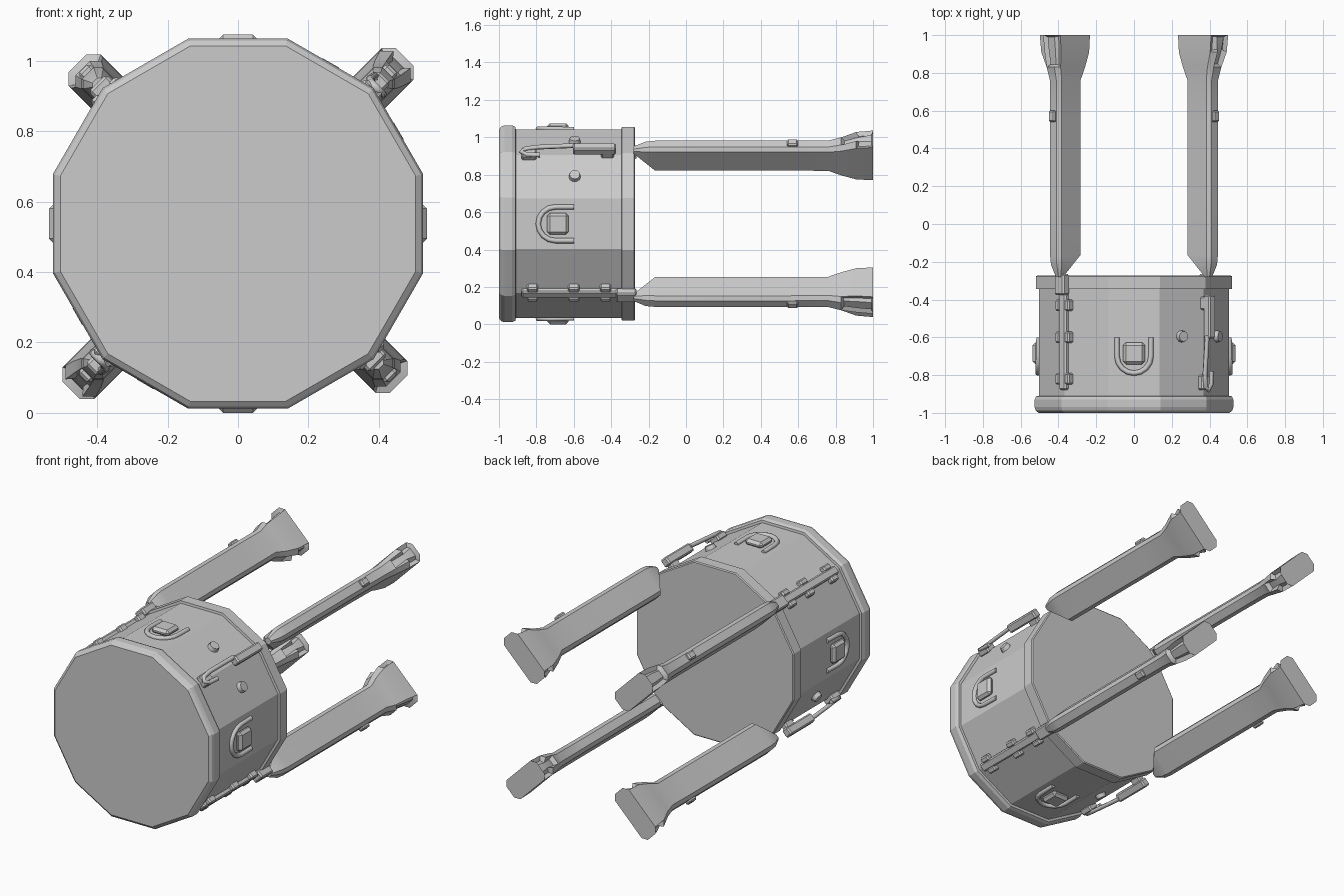
import bpy, bmesh
from math import radians, cos, sin, pi
from mathutils import Matrix

if "Cube" in bpy.data.objects:
    bpy.data.objects.remove(bpy.data.objects["Cube"])

CZ = 0.5375  # height of the drum axis


def radial(deg):
    """Frame on the drum axis: local x = tangent, y = along drum, z = outward."""
    return Matrix.Translation((0, 0, CZ)) @ Matrix.Rotation(radians(deg), 4, 'Y')


def finish(name, bm, deg=0, smooth=None):
    bmesh.ops.recalc_face_normals(bm, faces=bm.faces)
    me = bpy.data.meshes.new(name)
    bm.to_mesh(me)
    bm.free()
    ob = bpy.data.objects.new(name, me)
    bpy.context.collection.objects.link(ob)
    ob.matrix_world = radial(deg)
    if smooth:
        bpy.ops.object.select_all(action='DESELECT')
        ob.select_set(True)
        bpy.context.view_layer.objects.active = ob
        bpy.ops.object.shade_smooth_by_angle(angle=radians(smooth))
    return ob


def loft(rings, cap=True):
    bm = bmesh.new()
    loops = [[bm.verts.new(p) for p in ring] for ring in rings]
    n = len(loops[0])
    for a, b in zip(loops, loops[1:]):
        for i in range(n):
            j = (i + 1) % n
            bm.faces.new((a[i], a[j], b[j], b[i]))
    if cap:
        bm.faces.new(loops[0])
        bm.faces.new(loops[-1])
    return bm


def block(name, deg, center, size, bevel=0.008):
    bm = bmesh.new()
    bmesh.ops.create_cube(bm, size=1, matrix=Matrix.Translation(center) @ Matrix.Diagonal((*size, 1)))
    bmesh.ops.bevel(bm, geom=bm.edges[:], offset=bevel, segments=1, affect='EDGES')
    return finish(name, bm, deg)


def boss(name, deg, center, radius, height):
    bm = bmesh.new()
    bmesh.ops.create_cone(bm, cap_ends=True, segments=12, radius1=radius, radius2=radius * 0.8,
                          depth=height, matrix=Matrix.Translation(center))
    return finish(name, bm, deg, 40)


def rod(name, deg, points, radius):
    cu = bpy.data.curves.new(name, 'CURVE')
    cu.dimensions = '3D'
    cu.bevel_depth = radius
    cu.bevel_resolution = 1
    cu.use_fill_caps = True
    sp = cu.splines.new('POLY')
    sp.points.add(len(points) - 1)
    for p, co in zip(sp.points, points):
        p.co = (*co, 1)
    ob = bpy.data.objects.new(name, cu)
    bpy.context.collection.objects.link(ob)
    ob.matrix_world = radial(deg)


# Twelve-sided drum with a rounded front rim and a thin rear rim
profile = [(-1.0, .505), (-.988, .52), (-.97, .526), (-.93, .526), (-.912, .518), (-.91, .504),
           (-.345, .504), (-.343, .518), (-.277, .518), (-.272, .512)]
rings = []
for y, apothem in profile:
    r = apothem / cos(pi / 12)
    rings.append([(r * cos(pi / 12 + k * pi / 6), y, r * sin(pi / 12 + k * pi / 6)) for k in range(12)])
finish("drum_body", loft(rings))


# Legs: chamfered bars, deep radially and thin sideways, flaring into feet
def leg_ring(y, r0, r1, h):
    c = min(h * 0.45, (r1 - r0) * 0.3)
    return [(h, y, r0 + c), (h, y, r1 - c), (h - c, y, r1), (c - h, y, r1),
            (-h, y, r1 - c), (-h, y, r0 + c), (c - h, y, r0), (h - c, y, r0)]


def make_leg(name, deg, reach):
    stations = [(-.28, .54, .575, .018), (-.215, .48, .60, .04), (-.165, .425, .605, .042),
                (.1, .425, .605, .042), (.55, .425, .605, .042), (.76, .425, .605, .044),
                (.83, .395, .625, .052), (.91, .37, reach - .01, .062), (1.0, .365, reach, .064)]
    bm = loft([leg_ring(*s) for s in stations])
    bmesh.ops.recalc_face_normals(bm, faces=bm.faces)
    # hollow in the inner and outer edge of the foot
    for side in (1, -1):
        faces = [f for f in bm.faces if f.calc_center_median().y > .84 and f.normal.z * side > .7]
        bmesh.ops.inset_region(bm, faces=faces, thickness=.012, depth=-.025)
    finish(name, bm, deg, 35)
    # small knob on the shaft's outer edge
    block(name + "_knob", deg, (0, .57, .605), (.045, .06, .035))


# Latch with a bar and a wire loop, used on two opposite legs
def make_latch(name, deg):
    block(name + "_bar", deg, (0, -.49, .565), (.05, .23, .05))
    block(name + "_foot", deg, (0, -.42, .53), (.04, .07, .05))
    loop = [(-.022, -.59, .57), (-.024, -.8, .555), (-.016, -.86, .55), (.006, -.88, .55),
            (.026, -.85, .55), (.03, -.78, .55)]
    rod(name + "_loop", deg, loop, .013)
    block(name + "_pad", deg, (0, -.84, .53), (.07, .08, .04))
    for s in (-15, 15):
        boss(name + "_boss", deg + s, (0, -.595, .51), .034, .035)


# Hinge rail with lugs, used on the other two legs
def make_rail(name, deg):
    block(name + "_strip", deg, (0, -.58, .52), (.05, .6, .04))
    block(name + "_joint", deg, (0, -.32, .54), (.07, .11, .05))
    for y in (-.43, -.6, -.82):
        for x in (-.035, .035):
            block(name + "_lug", deg, (x, y, .52), (.035, .06, .045))


for label, deg, wide in (("upper_right", 45, True), ("lower_right", 135, False),
                         ("lower_left", 225, True), ("upper_left", 315, False)):
    make_leg(label + "_leg", deg, .67 if wide else .645)
    if wide:
        make_latch(label + "_latch", deg)
    else:
        make_rail(label + "_rail", deg)

# Square plate framed by a U-shaped ridge on each main side of the drum
for label, deg in (("top", 0), ("right", 90), ("bottom", 180), ("left", 270)):
    block(label + "_plate", deg, (0, -.685, .518), (.115, .115, .039), .015)
    u = [(.09, -.6, .505)] + [(.09 * cos(t * pi / 8), -.7 - .09 * sin(t * pi / 8), .508)
                              for t in range(9)] + [(-.09, -.6, .505)]
    rod(label + "_ridge", deg, u, .014)
